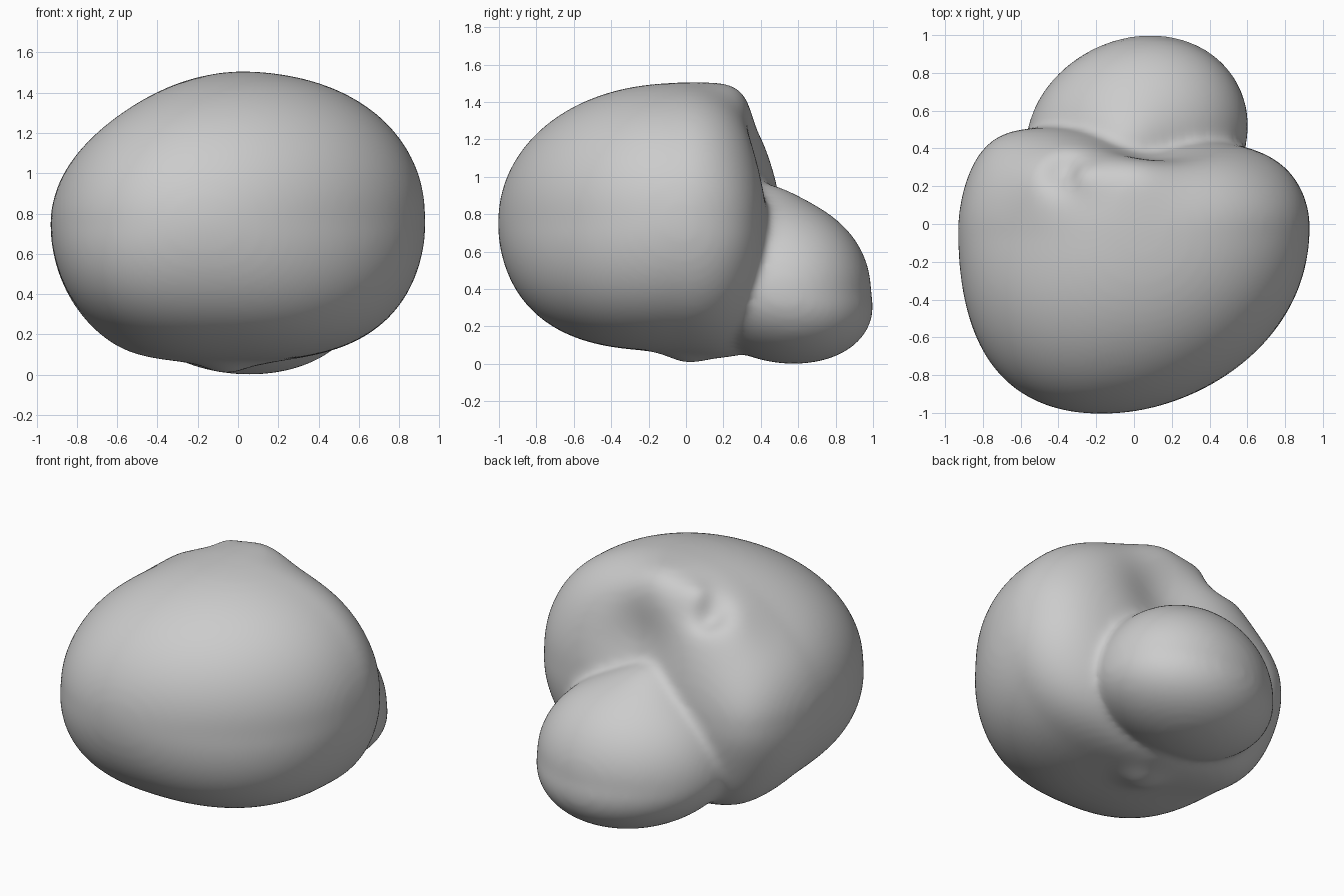
import bpy, bmesh, math
from mathutils import Vector

cube = bpy.data.objects.get("Cube")
if cube:
    bpy.data.objects.remove(cube, do_unlink=True)

skin = bpy.data.materials.new("plain_grey")
skin.use_nodes = True
GREY = (0.6, 0.6, 0.6, 1)
skin.diffuse_color = GREY
skin.node_tree.nodes["Principled BSDF"].inputs["Base Color"].default_value = GREY


def add_ovoid(bm, centre, low, high, power):
    """Rounded ovoid with separate radii on the negative and positive axes."""
    verts = bmesh.ops.create_icosphere(bm, subdivisions=6, radius=1)["verts"]
    for v in verts:
        n = power(v.co)
        r = sum(abs(c) ** n for c in v.co) ** (-1 / n)
        v.co = Vector([centre[i] + v.co[i] * r * (high[i] if v.co[i] > 0 else low[i])
                       for i in range(3)])
    return verts


def push(verts, centre, radius, offset):
    """Soft local dent or swelling."""
    centre, offset = Vector(centre), Vector(offset)
    for v in verts:
        v.co += offset * math.exp(-((v.co - centre).length / radius) ** 2)


bm = bmesh.new()

# Large body: fuller below and behind, leaning a little to one side
body = add_ovoid(bm, (0, -0.05, 0.75), (0.93, 0.955, 0.68), (0.925, 0.55, 0.75),
                 lambda d: 2.08 + 0.5 * max(0, -d.z) + 0.4 * max(0, d.y))
for v in body:
    x, y, z = v.co
    v.co.x += 0.06 * max(0, z - 0.8) - 0.19 * min(0, y + 0.05) ** 2
    v.co.y -= 0.07 * x * max(0, min(1, y * 2))

# Shoulders on both sides of the back
push(body, (-0.75, 0.38, 0.75), 0.30, (-0.02, 0.07, 0))
push(body, (0.78, 0.28, 0.75), 0.32, (0.02, 0.04, 0))
push(body, (-0.50, 0.32, 0.18), 0.30, (-0.03, 0.02, -0.05))

# Sloping top, rim and flattened back
push(body, (-0.62, 0.05, 1.22), 0.32, (0, 0, -0.05))
push(body, (0.0, 0.30, 1.34), 0.22, (0, 0.0, 0.09))
push(body, (0.08, 0.46, 1.06), 0.30, (0, -0.12, 0))

# Stem hollow between two folds
push(body, (-0.47, 0.28, 1.26), 0.18, (0, 0, 0.04))
push(body, (-0.36, 0.25, 1.30), 0.09, (0.02, -0.02, -0.13))
push(body, (-0.21, 0.25, 1.38), 0.09, (-0.05, 0, 0.03))

# Underside: scar and the bridge towards the lobe
push(body, (-0.06, 0.0, 0.07), 0.12, (0, 0, -0.055))
push(body, (0.0, 0.32, 0.16), 0.25, (0, 0.03, -0.08))

# Small lobe growing from the back, ramping up towards the hollow
lobe = add_ovoid(bm, (0.02, 0.46, 0.39), (0.59, 0.5, 0.39), (0.58, 0.53, 0.50),
                 lambda d: 2.0)
for v in lobe:
    drop = max(0, 0.38 - v.co.z)
    v.co.x += 0.12 * (v.co.y - 0.46) + 0.1 * drop
    v.co.y += 0.3 * drop
push(lobe, (-0.06, 0.38, 0.88), 0.22, (0, 0, 0.08))

mesh = bpy.data.meshes.new("fruit_body")
bm.to_mesh(mesh)
bm.free()
mesh.materials.append(skin)
fruit = bpy.data.objects.new("fruit_body", mesh)
bpy.context.collection.objects.link(fruit)

# Weld both swellings into one skin and soften the seam
remesh = fruit.modifiers.new("weld", "REMESH")
remesh.mode = "VOXEL"
remesh.voxel_size = 0.022
remesh.use_smooth_shade = True
soften = fruit.modifiers.new("soften", "SMOOTH")
soften.factor = 0.5
soften.iterations = 18
